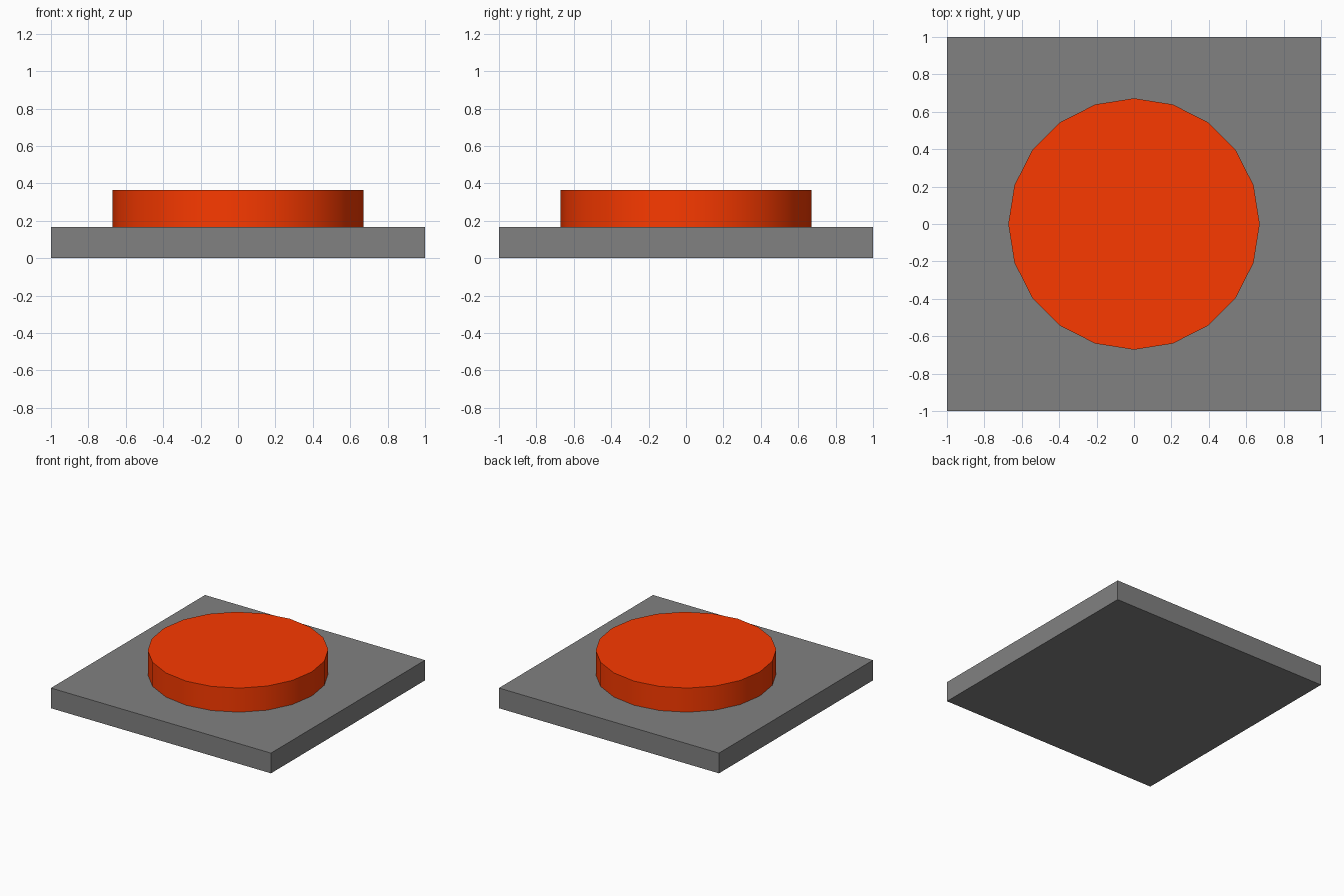
import bpy
import math

if "Cube" in bpy.data.objects:
    bpy.data.objects.remove(bpy.data.objects["Cube"])

BASE_H = 0.166
BUTTON_R = 0.672
BUTTON_TOP = 0.364


def paint(obj, name, color):
    mat = bpy.data.materials.new(name)
    mat.diffuse_color = (*color, 1)
    mat.use_nodes = True
    mat.node_tree.nodes["Principled BSDF"].inputs["Base Color"].default_value = mat.diffuse_color
    obj.data.materials.append(mat)


# Square base plate, dark grey
bpy.ops.mesh.primitive_cube_add(size=1, location=(0, 0, BASE_H / 2))
base = bpy.context.object
base.name = "base_plate"
base.scale = (2, 2, BASE_H)
bpy.ops.object.transform_apply(location=False, rotation=False, scale=True)
paint(base, "dark_grey", (0.22, 0.22, 0.22))

# Round 20-sided button resting on the plate, red-orange
depth = BUTTON_TOP - BASE_H
bpy.ops.mesh.primitive_cylinder_add(vertices=20, radius=BUTTON_R, depth=depth,
                                    location=(0, 0, BASE_H + depth / 2))
button = bpy.context.object
button.name = "button"
bpy.ops.object.shade_smooth_by_angle(angle=math.radians(30))
paint(button, "button_red", (0.96, 0.042, 0.0))
